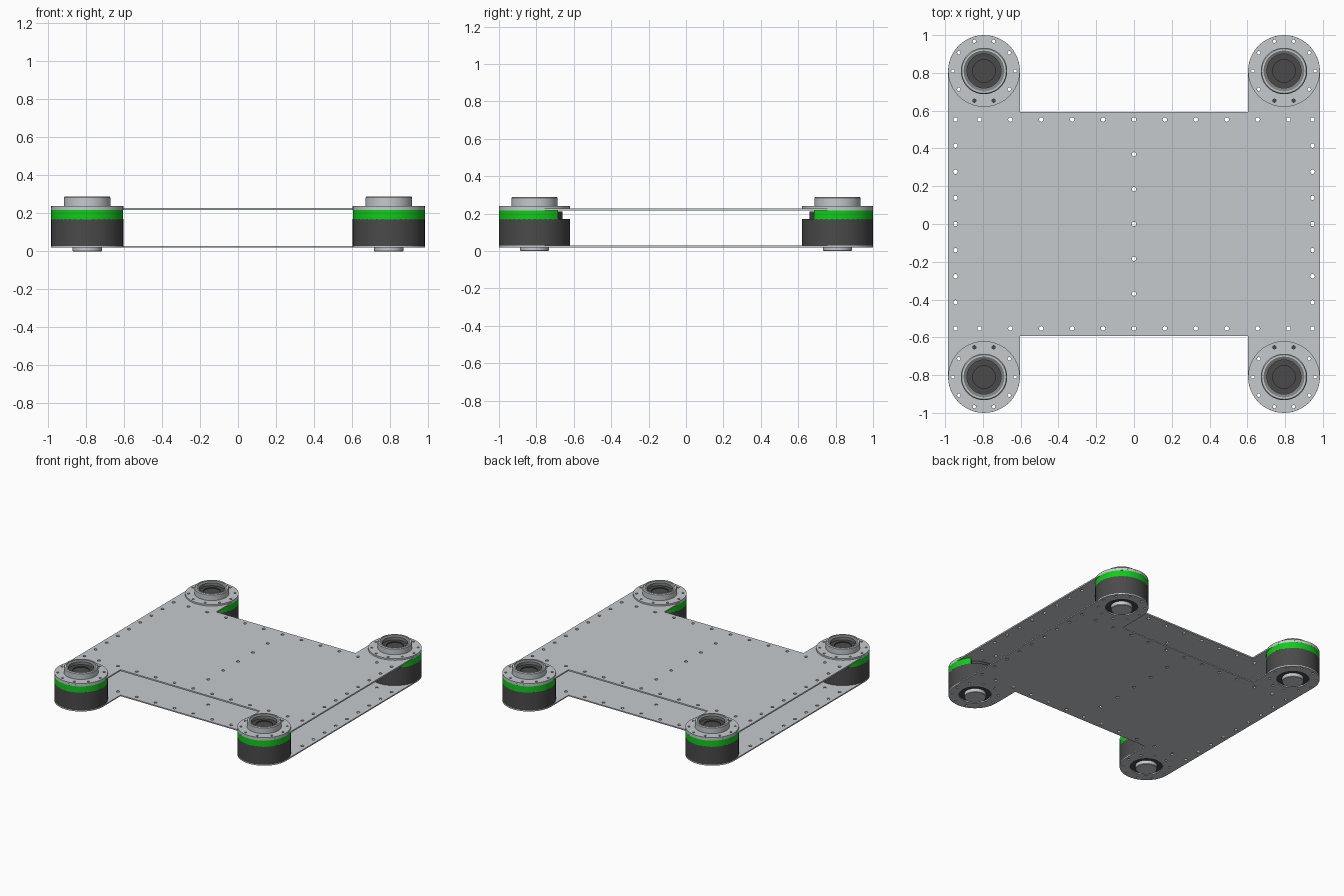
import bpy, bmesh
from math import sin, cos, radians, tau

cube = bpy.data.objects.get("Cube")
if cube:
    bpy.data.objects.remove(cube, do_unlink=True)


def material(name, rgb):
    m = bpy.data.materials.new(name)
    m.use_nodes = True
    m.diffuse_color = (*rgb, 1)
    m.node_tree.nodes["Principled BSDF"].inputs["Base Color"].default_value = (*rgb, 1)
    return m


SILVER = material("silver grey", (0.56, 0.59, 0.61))
STEEL = material("mid grey", (0.21, 0.22, 0.22))
DARK = material("dark grey", (0.068, 0.068, 0.068))
GREEN = material("bright green", (0.005, 0.6, 0.01))

POD_X, POD_Y, POD_R = 0.794, 0.81, 0.19
BOLT_R = 0.165


def finish(name, bm, mat):
    bmesh.ops.remove_doubles(bm, verts=bm.verts, dist=0.0001)
    bmesh.ops.recalc_face_normals(bm, faces=bm.faces)
    mesh = bpy.data.meshes.new(name)
    bm.to_mesh(mesh)
    bm.free()
    mesh.materials.append(mat)
    obj = bpy.data.objects.new(name, mesh)
    bpy.context.collection.objects.link(obj)
    bpy.ops.object.select_all(action='DESELECT')
    obj.select_set(True)
    bpy.context.view_layer.objects.active = obj
    bpy.ops.object.shade_smooth_by_angle(angle=radians(20))
    return obj


def arc(cx, cy, r, a0, a1, n):
    """Points on an arc, end included; angles in degrees."""
    angles = [radians(a0 + (a1 - a0) * i / n) for i in range(n + 1)]
    return [(cx + r * cos(a), cy + r * sin(a)) for a in angles]


def circle(cx, cy, r, n=40):
    return arc(cx, cy, r, 0, 360, n)[:-1]


def slab(name, loops, z0, z1, mat):
    """Extrude a filled outline; the loops after the first are holes."""
    curve = bpy.data.curves.new(name, 'CURVE')
    curve.dimensions = '2D'
    curve.fill_mode = 'BOTH'
    curve.extrude = (z1 - z0) / 2
    for loop in loops:
        s = curve.splines.new('POLY')
        s.points.add(len(loop) - 1)
        for p, (x, y) in zip(s.points, loop):
            p.co = (x, y, 0, 1)
        s.use_cyclic_u = True
    tmp = bpy.data.objects.new(name + " outline", curve)
    bpy.context.collection.objects.link(tmp)
    graph = bpy.context.evaluated_depsgraph_get()
    mesh = bpy.data.meshes.new_from_object(tmp.evaluated_get(graph))
    bm = bmesh.new()
    bm.from_mesh(mesh)
    bmesh.ops.translate(bm, verts=bm.verts, vec=(0, 0, (z0 + z1) / 2))
    bpy.data.objects.remove(tmp, do_unlink=True)
    bpy.data.curves.remove(curve)
    bpy.data.meshes.remove(mesh)
    return finish(name, bm, mat)


def lathe(name, cx, cy, profile, mat, n=40):
    """Spin a closed (radius, z) profile about the pod axis."""
    bm = bmesh.new()
    verts = [bm.verts.new((r, 0, z)) for r, z in profile]
    edges = [bm.edges.new((a, b)) for a, b in zip(verts, verts[1:])]
    bmesh.ops.spin(bm, geom=verts + edges, cent=(0, 0, 0), axis=(0, 0, 1),
                   angle=tau, steps=n, use_merge=True)
    bmesh.ops.translate(bm, verts=bm.verts, vec=(cx, cy, 0))
    return finish(name, bm, mat)


def bolt_holes(cx, cy, sy, skip=()):
    return [circle(cx + BOLT_R * cos(radians(36 * k)),
                   cy + sy * BOLT_R * sin(radians(36 * k)), 0.009, 10)
            for k in range(10) if k not in skip]


# Plate outline: a wide deck with four rounded arms
quarter = [(POD_X - POD_R, 0.593)] + arc(POD_X, POD_Y, POD_R, 180, 0, 24)
right_half = quarter + [(x, -y) for x, y in reversed(quarter)]
outline = right_half + [(-x, y) for x, y in reversed(right_half)]

# Fastener holes along the deck edges and its middle line
EDGE_X, EDGE_Y = 0.945, 0.553
spots = [(x, s * EDGE_Y) for s in (-1, 1)
         for x in [k * 0.1636 for k in range(-5, 6)] + [-EDGE_X, EDGE_X]]
spots += [(s * EDGE_X, k * EDGE_Y / 4) for s in (-1, 1) for k in range(-3, 4)]
spots += [(0, k * EDGE_Y / 3) for k in range(-2, 3)]
holes = [circle(x, y, 0.012, 12) for x, y in spots]

pods = [(sx, sy) for sx in (-1, 1) for sy in (-1, 1)]
for sx, sy in pods:
    holes.append(circle(sx * POD_X, sy * POD_Y, 0.115))
    holes += bolt_holes(sx * POD_X, sy * POD_Y, sy)

slab("bottom_plate", [outline] + holes, 0.020, 0.029, SILVER)
slab("top_plate", [outline] + holes, 0.217, 0.228, SILVER)

# Corner pods
for sx, sy in pods:
    cx, cy = sx * POD_X, sy * POD_Y
    tag = ("front_" if sy < 0 else "back_") + ("left" if sx > 0 else "right")

    slab(tag + "_pod_body", [circle(cx, cy, POD_R)] + bolt_holes(cx, cy, sy, (7, 8)),
         0.029, 0.170, DARK)

    # Green band, open towards the middle of the deck
    band = arc(cx, 0, POD_R, -41, 221, 30) + arc(cx, 0, 0.152, 221, -41, 30)
    band = [(x, cy + sy * y) for x, y in band]
    slab(tag + "_green_band", [band] + bolt_holes(cx, cy, sy, (7, 8)),
         0.168, 0.217, GREEN)

    lathe(tag + "_inner_hub", cx, cy,
          [(0, 0.165), (0.15, 0.165), (0.15, 0.212), (0, 0.212)], DARK)
    slab(tag + "_flange", [circle(cx, cy, POD_R)] + bolt_holes(cx, cy, sy),
         0.228, 0.240, SILVER)

    # Raised collar with a stepped bore
    lathe(tag + "_collar", cx, cy,
          [(0.108, 0.238), (0.123, 0.238), (0.123, 0.283), (0.118, 0.29),
           (0.108, 0.29), (0.108, 0.238)], SILVER)
    lathe(tag + "_bearing_ring", cx, cy,
          [(0.09, 0.24), (0.108, 0.24), (0.108, 0.287), (0.09, 0.28),
           (0.09, 0.24)], STEEL)
    lathe(tag + "_bore_floor", cx, cy,
          [(0, 0.24), (0.09, 0.24), (0.09, 0.258), (0.06, 0.258),
           (0.06, 0.25), (0, 0.25)], DARK)

    # Round foot under the pod
    lathe(tag + "_foot", cx, cy,
          [(0, 0.032), (0.077, 0.032), (0.077, 0.003), (0.074, 0), (0, 0)], SILVER)
